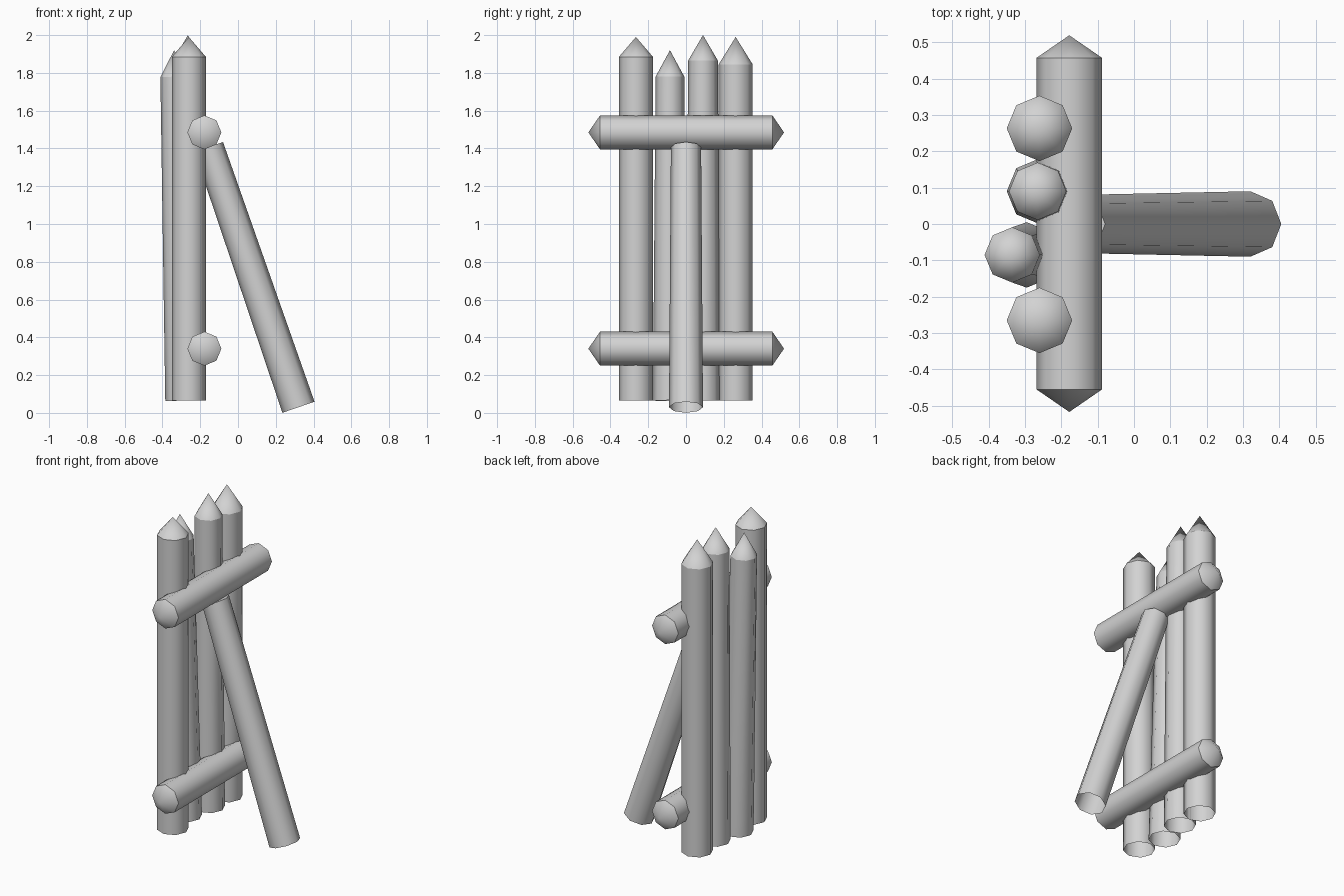
import bpy
import bmesh
from math import cos, sin, tau
from mathutils import Vector

if "Cube" in bpy.data.objects:
    bpy.data.objects.remove(bpy.data.objects["Cube"], do_unlink=True)

SIDES = 8

grey = bpy.data.materials.new("plain_grey")
grey.use_nodes = True
GREY = (0.65, 0.65, 0.65, 1)
grey.diffuse_color = GREY
grey.node_tree.nodes["Principled BSDF"].inputs["Base Color"].default_value = GREY


def make_log(name, start, end, r_start, r_end, tip_start=0, tip_end=0, cap_end=False, ref=(0, 1, 0)):
    """Eight-sided tapered log, open at its ends unless sharpened or capped."""
    start, end = Vector(start), Vector(end)
    axis = (end - start).normalized()
    ref = Vector(ref)
    u = (ref - axis * ref.dot(axis)).normalized()
    v = axis.cross(u)
    bm = bmesh.new()

    def ring(centre, radius):
        return [bm.verts.new(centre + radius * (u * cos(tau * i / SIDES) + v * sin(tau * i / SIDES)))
                for i in range(SIDES)]

    low, high = ring(start, r_start), ring(end, r_end)
    bottom = bm.verts.new(start - axis * tip_start) if tip_start else None
    top = bm.verts.new(end + axis * tip_end) if tip_end else None
    for i in range(SIDES):
        j = (i + 1) % SIDES
        bm.faces.new((low[i], low[j], high[j], high[i]))
        if top:
            bm.faces.new((high[i], high[j], top))
        if bottom:
            bm.faces.new((low[j], low[i], bottom))
    if cap_end:
        bm.faces.new(high)

    # Smooth sides and points, crisp edge where they meet
    for face in bm.faces:
        face.smooth = True
    for loop in (low, high):
        for i in range(SIDES):
            bm.edges.get((loop[i], loop[(i + 1) % SIDES])).smooth = False

    mesh = bpy.data.meshes.new(name)
    bm.to_mesh(mesh)
    bm.free()
    mesh.materials.append(grey)
    obj = bpy.data.objects.new(name, mesh)
    bpy.context.collection.objects.link(obj)
    return obj


# Sharpened upright posts, some tapering and leaning
make_log("front_post", (-0.26, -0.265, 0.065), (-0.26, -0.265, 1.885), 0.09, 0.09, tip_end=0.105)
make_log("front_middle_post", (-0.295, -0.085, 0.065), (-0.335, -0.085, 1.78), 0.09, 0.076, tip_end=0.14)
make_log("back_middle_post", (-0.26, 0.09, 0.065), (-0.265, 0.09, 1.865), 0.09, 0.079, tip_end=0.135)
make_log("back_post", (-0.26, 0.263, 0.065), (-0.26, 0.263, 1.845), 0.09, 0.09, tip_end=0.145)

# Cross rails, pointed at both ends
for name, z in (("lower_rail", 0.34), ("upper_rail", 1.485)):
    make_log(name, (-0.178, -0.455, z), (-0.178, 0.457, z), 0.09, 0.09,
             tip_start=0.062, tip_end=0.062, ref=(1, 0, 0))

# Slanted support leg
make_log("support_leg", (0.32, 0, 0.03), (-0.155, 0, 1.408), 0.09, 0.08, cap_end=True)
